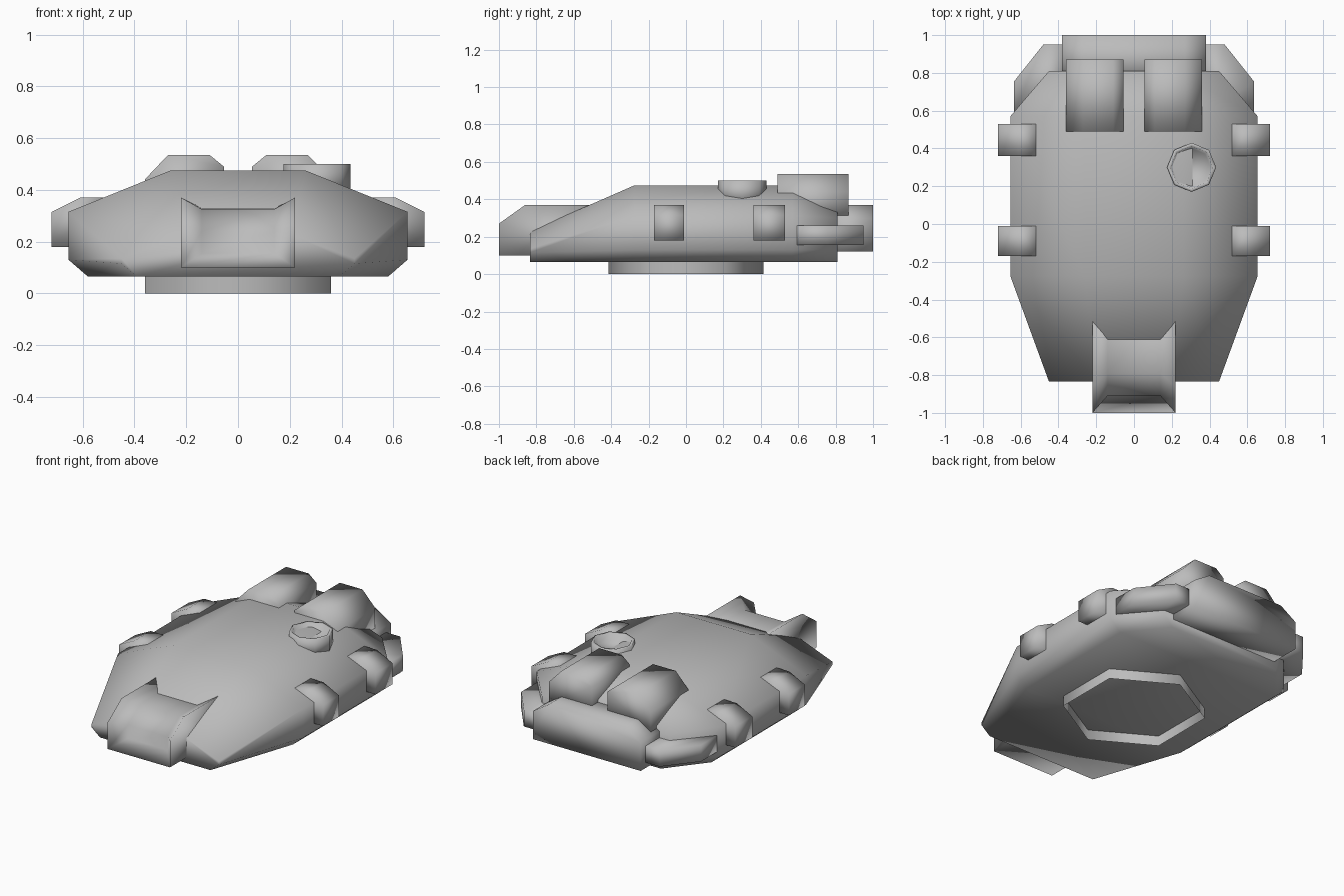
import bpy, bmesh, math

cube = bpy.data.objects.get("Cube")
if cube:
    bpy.data.objects.remove(cube)

GREY = (0.5, 0.5, 0.5, 1)
grey = bpy.data.materials.new("plain grey")
grey.use_nodes = True
grey.diffuse_color = GREY
grey.node_tree.nodes["Principled BSDF"].inputs["Base Color"].default_value = GREY


def finish(name, bm, fix_normals=True):
    if fix_normals:
        bmesh.ops.recalc_face_normals(bm, faces=bm.faces)
    for f in bm.faces:
        f.smooth = True
    mesh = bpy.data.meshes.new(name)
    bm.to_mesh(mesh)
    bm.free()
    mesh.materials.append(grey)
    obj = bpy.data.objects.new(name, mesh)
    bpy.context.collection.objects.link(obj)
    return obj


def loft(name, rings, caps=True):
    """Skin a list of matching closed point rings."""
    bm = bmesh.new()
    loops = [[bm.verts.new(p) for p in ring] for ring in rings]
    n = len(loops[0])
    for a, b in zip(loops, loops[1:]):
        for i in range(n):
            j = (i + 1) % n
            bm.faces.new((a[i], a[j], b[j], b[i]))
    if caps:
        bm.faces.new(loops[0])
        bm.faces.new(loops[-1])
    return finish(name, bm)


def along_y(name, profile, y0, y1, sx=1):
    """Extrude an x-z profile along y."""
    return loft(name, [[(sx * x, y, z) for x, z in profile] for y in (y0, y1)])


def hull_ring(y, bottom, side, top, low, high, roof):
    half = [(bottom, 0.065), (side, low), (side, high), (top, roof)]
    pts = half + [(-x, z) for x, z in reversed(half)]
    return [(x, y, z) for x, z in pts]


# Main turret shell
loft("turret_shell", [
    hull_ring(-0.835, 0.39, 0.45, 0.2, 0.115, 0.135, 0.23),
    hull_ring(-0.275, 0.58, 0.655, 0.26, 0.13, 0.315, 0.475),
    hull_ring(0.57, 0.58, 0.655, 0.26, 0.13, 0.315, 0.475),
    hull_ring(0.81, 0.39, 0.45, 0.2, 0.13, 0.3, 0.385),
])

# Open six-sided turret ring underneath
loft("turret_ring", [
    [(0.415 * math.sin(k * math.pi / 3), 0.415 * math.cos(k * math.pi / 3), z) for k in range(6)]
    for z in (0, 0.07)], caps=False)

# Gun mantlet: outer cheeks with a sunken middle
outer = [(-1, 0.1), (-1, 0.27), (-0.86, 0.37), (-0.45, 0.37)]
inner = [(-0.91, 0.155), (-0.91, 0.24), (-0.79, 0.325), (-0.45, 0.33)]
bm = bmesh.new()
cols = [[bm.verts.new((x, y, z)) for y, z in prof]
        for x, prof in ((-0.22, outer), (-0.14, inner), (0.14, inner), (0.22, outer))]
for a, b in zip(cols, cols[1:]):
    for i in range(3):
        bm.faces.new((a[i], b[i], b[i + 1], a[i + 1]))
back = [bm.verts.new((x, -0.45, 0.1)) for x in (-0.22, 0.22)]
bm.faces.new([c[0] for c in cols])
bm.faces.new((cols[0][0], cols[3][0], back[1], back[0]))
bm.faces.new(cols[0] + [back[0]])
bm.faces.new(cols[3] + [back[1]])
bm.faces.new([c[3] for c in cols] + back[::-1])
finish("gun_mantlet", bm)

# Rear stowage bustle
along_y("rear_bustle", [(-0.38, 0.12), (0.38, 0.12), (0.38, 0.3), (0.27, 0.37),
                        (-0.27, 0.37), (-0.38, 0.3)], 0.75, 1.0)

# Paired parts on both sides
roof_box = [(0.055, 0.3), (0.055, 0.49), (0.11, 0.535), (0.27, 0.535), (0.36, 0.44), (0.36, 0.3)]
side_block = [(0.52, 0.18), (0.52, 0.37), (0.61, 0.37), (0.72, 0.315), (0.72, 0.18)]
wing = [(0.34, 0.95), (0.48, 0.95), (0.635, 0.755), (0.635, 0.59), (0.4, 0.59)]
for side, s in (("left", 1), ("right", -1)):
    along_y(side + "_roof_box", roof_box, 0.49, 0.87, s)
    along_y(side + "_front_block", side_block, -0.17, -0.01, s)
    along_y(side + "_rear_block", side_block, 0.36, 0.53, s)
    loft(side + "_rear_rack", [[(s * x, y, z) for x, y in wing] for z in (0.155, 0.26)])

# Eight-sided hatch cupola with a sunken middle
loft("hatch_cupola", [
    [(0.305 + r * math.cos(k * math.pi / 4), 0.3 + r * math.sin(k * math.pi / 4), z) for k in range(8)]
    for r, z in ((0.13, 0.38), (0.13, 0.5), (0.112, 0.5), (0.1, 0.455))])
